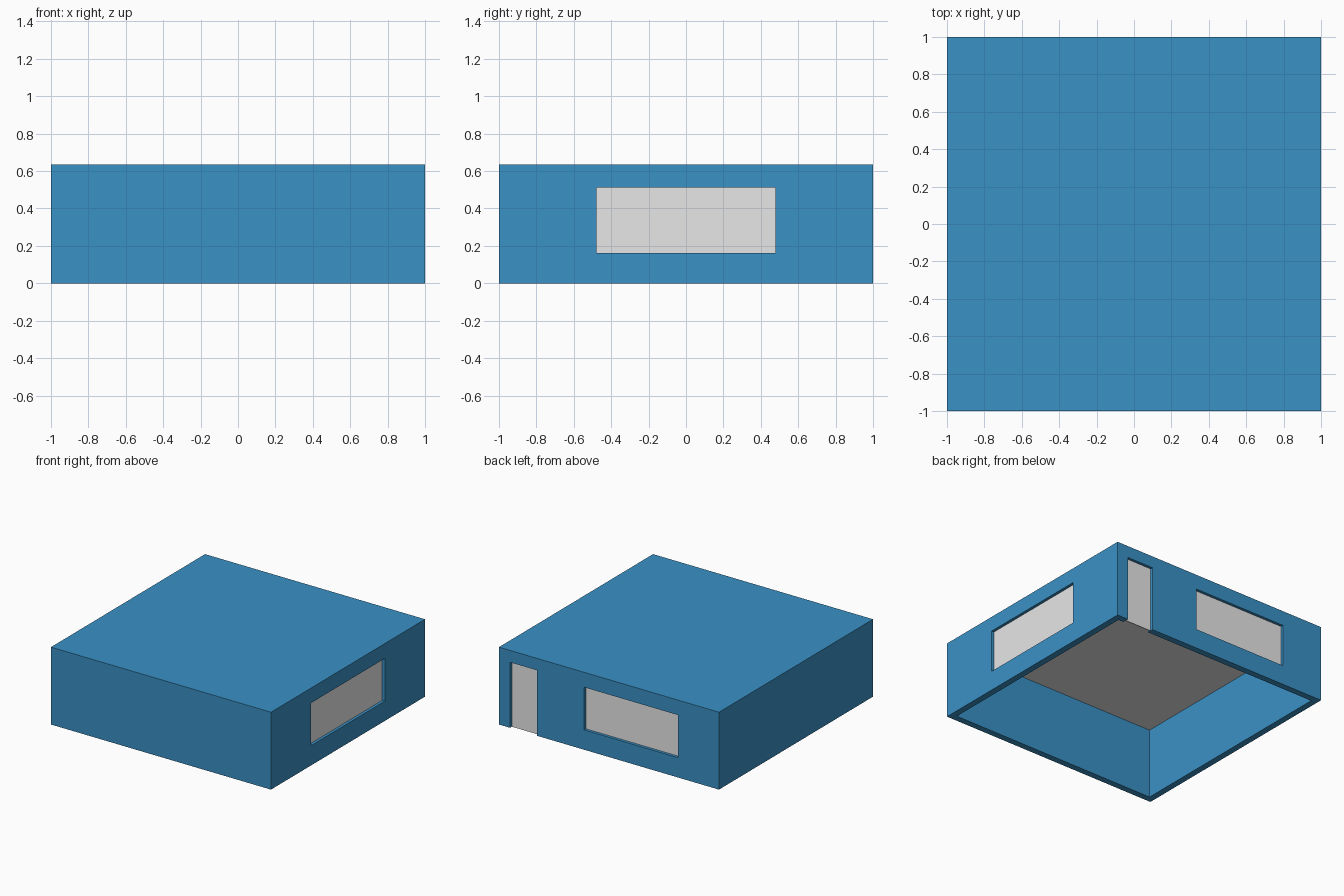
import bpy, bmesh

if "Cube" in bpy.data.objects:
    bpy.data.objects.remove(bpy.data.objects["Cube"])

HEIGHT, WALL, ROOF = 0.636, 0.053, 0.055
PANE = 0.006  # pane thickness


def material(name, rgb):
    m = bpy.data.materials.new(name)
    m.diffuse_color = (*rgb, 1)
    m.use_nodes = True
    m.node_tree.nodes["Principled BSDF"].inputs["Base Color"].default_value = m.diffuse_color
    return m


blue = material("blue_wall", (0.042, 0.285, 0.565))
grey = material("light_grey", (0.8, 0.8, 0.8))


def box(name, lo, hi, mat):
    """Axis-aligned box between two corners."""
    bm = bmesh.new()
    bmesh.ops.create_cube(bm, size=1)
    for v in bm.verts:
        v.co = [(a + b) / 2 + c * (b - a) for a, b, c in zip(lo, hi, v.co)]
    mesh = bpy.data.meshes.new(name)
    bm.to_mesh(mesh)
    bm.free()
    ob = bpy.data.objects.new(name, mesh)
    bpy.context.collection.objects.link(ob)
    mesh.materials.append(mat)
    return ob


def cut(target, cutter):
    """Subtract the cutter from the target, then discard it."""
    cutter.hide_render = True
    mod = target.modifiers.new("cut", 'BOOLEAN')
    mod.operation, mod.solver, mod.object = 'DIFFERENCE', 'EXACT', cutter
    bpy.context.view_layer.objects.active = target
    bpy.ops.object.modifier_apply(modifier=mod.name)
    bpy.data.objects.remove(cutter)


# Shell: four walls and a flat roof, open underneath
shell = box("room_shell", (-1, -1, 0), (1, 1, HEIGHT), blue)
inner = 1 - WALL
cut(shell, box("cavity", (-inner, -inner, -0.1), (inner, inner, HEIGHT - ROOF), blue))

# Openings: name, wall axis (0 = right wall, 1 = back wall), span along wall, heights
openings = [
    ("right_window", 0, -0.478, 0.478, 0.163, 0.513),
    ("back_window", 1, -0.627, 0.227, 0.163, 0.513),
    ("back_door", 1, 0.655, 0.90, 0.0, 0.538),
]


def corners(axis, a, b, z0, z1, near, far):
    if axis == 0:
        return (near, a, z0), (far, b, z1)
    return (a, near, z0), (b, far, z1)


mid = 1 - WALL / 2
for name, axis, a, b, z0, z1 in openings:
    # The door cutter runs below the wall so that the rim is notched
    bottom = z0 if z0 > 0 else -0.1
    cut(shell, box("cutter", *corners(axis, a, b, bottom, z1, inner - 0.05, 1.05), blue))
    # Thin pane set midway in the wall
    box(name, *corners(axis, a, b, z0, z1, mid - PANE / 2, mid + PANE / 2), grey)

# Grey ceiling on the underside of the roof
mesh = shell.data
mesh.materials.clear()
mesh.materials.append(blue)
mesh.materials.append(grey)
for p in mesh.polygons:
    p.use_smooth = False
    p.material_index = 1 if p.normal.z < -0.9 and p.center.z > 0.56 else 0
